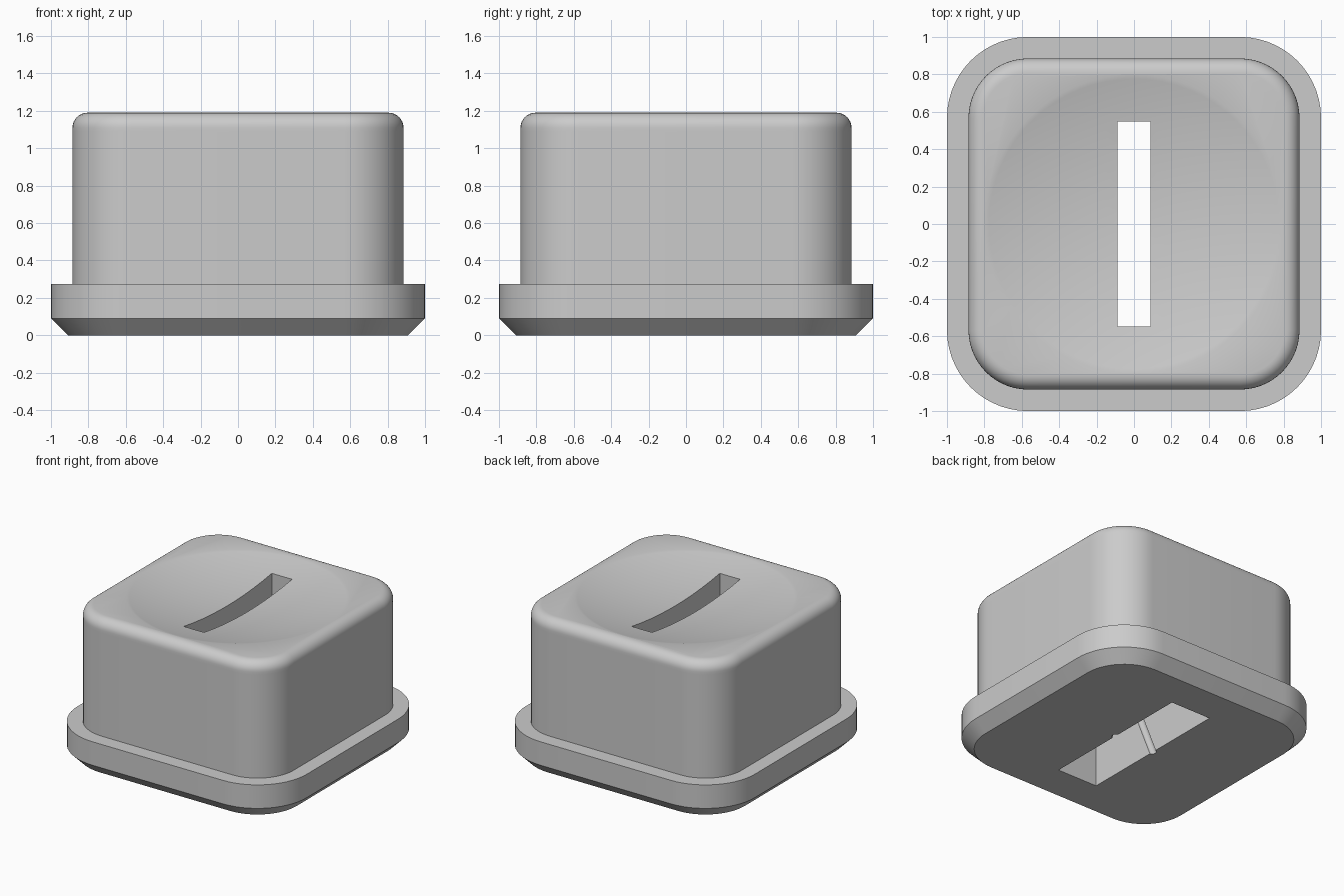
import bpy
import bmesh
import math
from mathutils import Matrix

cube = bpy.data.objects.get("Cube")
if cube:
    bpy.data.objects.remove(cube, do_unlink=True)

grey = bpy.data.materials.new("plain_grey")
grey.use_nodes = True
color = (0.6, 0.6, 0.6, 1)
grey.diffuse_color = color
grey.node_tree.nodes["Principled BSDF"].inputs["Base Color"].default_value = color

CORNER_STEPS = 14


def make_object(name, bm):
    bmesh.ops.recalc_face_normals(bm, faces=bm.faces)
    mesh = bpy.data.meshes.new(name)
    bm.to_mesh(mesh)
    bm.free()
    obj = bpy.data.objects.new(name, mesh)
    bpy.context.collection.objects.link(obj)
    mesh.materials.append(grey)
    return obj


def rounded_ring(bm, half, center, z):
    """Square loop with corners rounded about (+-center, +-center)."""
    ring = []
    radius = half - center
    for quarter in range(4):
        mid = math.radians(45 + 90 * quarter)
        cx = math.copysign(center, math.cos(mid))
        cy = math.copysign(center, math.sin(mid))
        for i in range(CORNER_STEPS + 1):
            a = math.pi / 2 * (quarter + i / CORNER_STEPS)
            ring.append(bm.verts.new((cx + radius * math.cos(a), cy + radius * math.sin(a), z)))
    return ring


def box(name, size, bottom, top):
    bm = bmesh.new()
    bmesh.ops.create_cube(bm, size=1)
    bmesh.ops.scale(bm, vec=(size[0], size[1], top - bottom), verts=bm.verts)
    bmesh.ops.translate(bm, vec=(0, 0, (top + bottom) / 2), verts=bm.verts)
    return make_object(name, bm)


def cut(target, cutter):
    cutter.hide_render = True
    mod = target.modifiers.new("cut", "BOOLEAN")
    mod.operation = "DIFFERENCE"
    mod.solver = "EXACT"
    mod.object = cutter
    bpy.context.view_layer.objects.active = target
    bpy.ops.object.modifier_apply(modifier=mod.name)
    bpy.data.objects.remove(cutter, do_unlink=True)


# Button: chamfered flange, straight body and rounded upper rim
CENTER = 0.567
TOP, EDGE, HALF = 1.19, 0.08, 0.885
profile = [(0.91, 0), (1, 0.09), (1, 0.275), (HALF, 0.275), (HALF, TOP - EDGE - 0.02)]
for i in range(9):
    a = math.pi / 2 * i / 8
    profile.append((HALF - EDGE + EDGE * math.cos(a), TOP - EDGE + EDGE * math.sin(a)))

bm = bmesh.new()
rings = [rounded_ring(bm, half, CENTER, z) for half, z in profile]
count = len(rings[0])
for low, high in zip(rings, rings[1:]):
    for i in range(count):
        j = (i + 1) % count
        bm.faces.new((low[i], low[j], high[j], high[i]))
bm.faces.new(rings[0])
bm.faces.new(rings[-1])
button = make_object("button", bm)

# Shallow spherical dish in the top
DISH_RADIUS, DISH_DEPTH = 0.8, 0.095
sphere_radius = (DISH_RADIUS ** 2 + DISH_DEPTH ** 2) / (2 * DISH_DEPTH)
bm = bmesh.new()
bmesh.ops.create_uvsphere(
    bm, u_segments=64, v_segments=96, radius=sphere_radius,
    matrix=Matrix.Translation((0, 0, TOP - DISH_DEPTH + sphere_radius)))
cut(button, make_object("dish_cutter", bm))

# Slot right through, widened underneath
cut(button, box("slot_cutter", (0.176, 1.096), -0.5, 1.5))
cut(button, box("socket_cutter", (0.35, 1.26), -0.5, 0.85))

# Small slanted grooves in the long socket walls
for side in (-1, 1):
    bm = bmesh.new()
    place = Matrix.Translation((side * 0.17, 0, 0)) @ Matrix.Rotation(side * -0.4, 4, "X")
    bmesh.ops.create_cone(bm, cap_ends=True, segments=16, radius1=0.03, radius2=0.03,
                          depth=1.2, matrix=place)
    cut(button, make_object("groove_cutter", bm))

# Smooth rounded surfaces, crisp edges
bpy.ops.object.select_all(action="DESELECT")
button.select_set(True)
bpy.context.view_layer.objects.active = button
bpy.ops.object.shade_smooth_by_angle(angle=math.radians(30))
